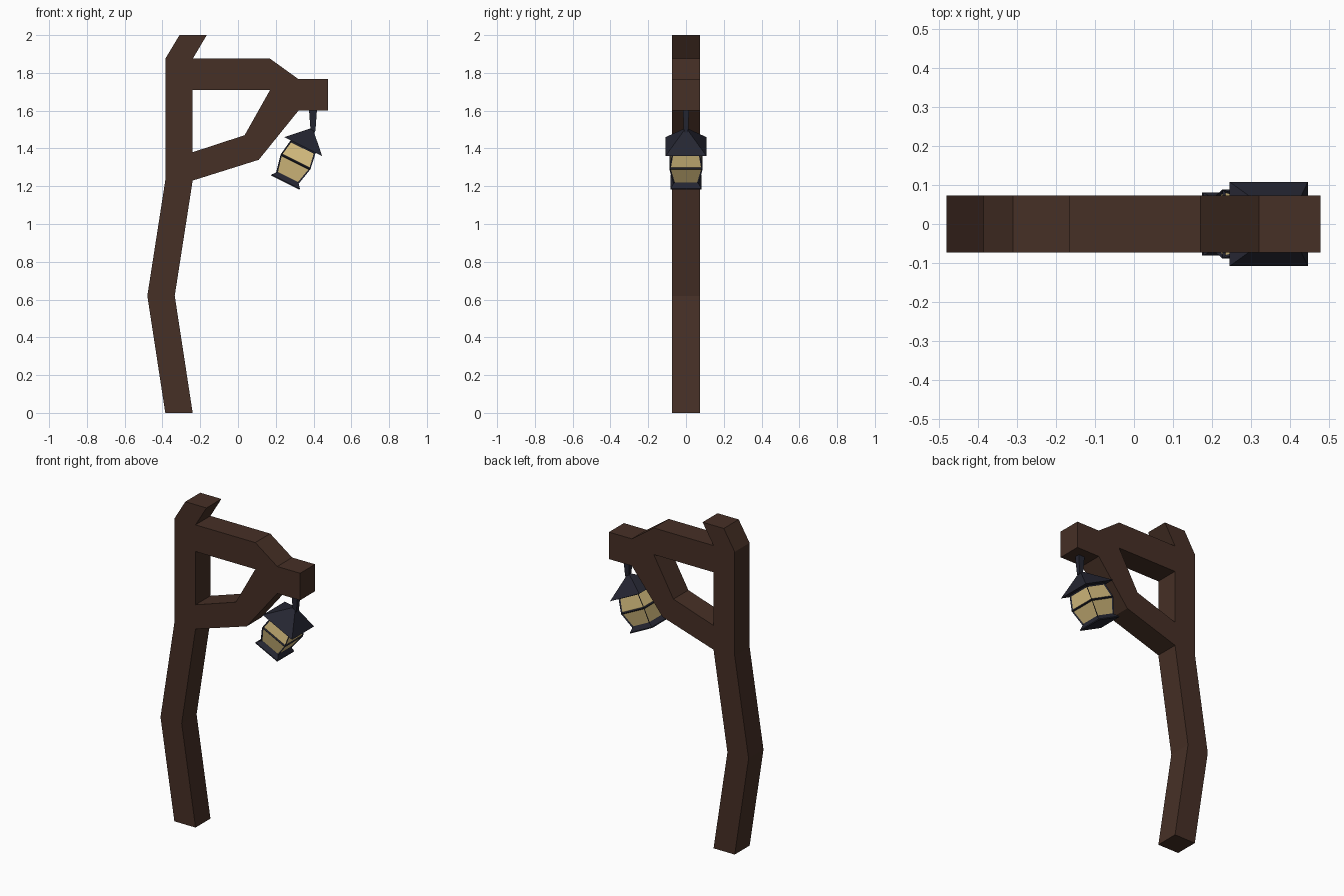
import bpy, bmesh, math
from mathutils import Matrix

if "Cube" in bpy.data.objects:
    bpy.data.objects.remove(bpy.data.objects["Cube"])


def material(name, rgb):
    m = bpy.data.materials.new(name)
    m.use_nodes = True
    m.diffuse_color = (*rgb, 1)
    m.node_tree.nodes["Principled BSDF"].inputs["Base Color"].default_value = (*rgb, 1)
    return m


wood = material("dark wood", (0.061, 0.029, 0.019))
iron = material("blue black iron", (0.0185, 0.0194, 0.032))
glow = material("warm glass", (0.70, 0.53, 0.22))


def finish(name, bm, mats, matrix=Matrix()):
    bmesh.ops.recalc_face_normals(bm, faces=bm.faces)
    mesh = bpy.data.meshes.new(name)
    bm.to_mesh(mesh)
    bm.free()
    for m in mats:
        mesh.materials.append(m)
    ob = bpy.data.objects.new(name, mesh)
    ob.matrix_world = matrix
    bpy.context.collection.objects.link(ob)
    return ob


def square_loft(rings):
    """Stack square rings given as (z, half x, half y); returns mesh and side faces."""
    bm = bmesh.new()
    loops = [[bm.verts.new((sx * hx, sy * hy, z))
              for sx, sy in ((-1, -1), (1, -1), (1, 1), (-1, 1))]
             for z, hx, hy in rings]
    sides = [bm.faces.new((a[i], a[(i + 1) % 4], b[(i + 1) % 4], b[i]))
             for a, b in zip(loops, loops[1:]) for i in range(4)]
    bm.faces.new(loops[0])
    bm.faces.new(loops[-1])
    bmesh.ops.recalc_face_normals(bm, faces=bm.faces)
    return bm, sides


# Crooked post with arm and brace: flat profile cells, extruded in depth
L, R = -0.385, -0.24
points = {
    "foot_l": (L, 0), "foot_r": (R, 0), "knee_l": (-0.48, 0.62), "knee_r": (-0.335, 0.62),
    "waist_l": (L, 1.23), "waist_r": (R, 1.23), "brace_top": (R, 1.38),
    "arm_low": (R, 1.71), "arm_high": (R, 1.875), "neck_l": (L, 1.875),
    "tip_l": (-0.31, 2), "tip_r": (-0.165, 2),
    "bend_low": (0.17, 1.71), "bend_high": (0.17, 1.875),
    "drop_low": (0.32, 1.6), "drop_high": (0.32, 1.767),
    "end_low": (0.477, 1.6), "end_high": (0.477, 1.767),
    "elbow_out": (0.11, 1.34), "elbow_in": (0.035, 1.47),
}
cells = (
    "foot_l foot_r knee_r knee_l",
    "knee_l knee_r waist_r waist_l",
    "waist_l waist_r brace_top arm_low arm_high neck_l",
    "neck_l arm_high tip_r tip_l",
    "arm_low bend_low bend_high arm_high",
    "bend_low drop_low drop_high bend_high",
    "drop_low end_low end_high drop_high",
    "waist_r elbow_out elbow_in brace_top",
    "elbow_out drop_low bend_low elbow_in",
)
DEPTH = 0.073
bm = bmesh.new()
verts = {k: bm.verts.new((x, -DEPTH, z)) for k, (x, z) in points.items()}
flat = [bm.faces.new([verts[k] for k in c.split()]) for c in cells]
moved = bmesh.ops.extrude_face_region(bm, geom=flat, use_keep_orig=True)["geom"]
bmesh.ops.translate(bm, vec=(0, 2 * DEPTH, 0),
                    verts=[v for v in moved if isinstance(v, bmesh.types.BMVert)])
finish("post_with_arm", bm, [wood])

# Hook under the arm end
bm, _ = square_loft([(-0.115, 0.011, 0.011), (-0.08, 0.015, 0.013), (0.005, 0.021, 0.016)])
finish("lantern_hook", bm, [iron], Matrix.Translation((0.397, 0, 1.6)))

# Tilted lantern, measured from the centre of its roof base
tilt = Matrix.Translation((0.345, 0, 1.41)) @ Matrix.Rotation(math.radians(26.5), 4, "Y")

bm, _ = square_loft([(0, 0.112, 0.108), (0.105, 0.006, 0.006)])
finish("lantern_roof", bm, [iron], tilt)

# Body bulges at the middle; each side face is framed around a recessed pane
bm, sides = square_loft([(-0.19, 0.066, 0.066), (-0.09, 0.088, 0.088), (0, 0.074, 0.074)])
bmesh.ops.inset_individual(bm, faces=sides, thickness=0.011, depth=-0.005)
for f in sides:
    f.material_index = 1
finish("lantern_body", bm, [iron, glow], tilt)

bm, _ = square_loft([(-0.213, 0.084, 0.081), (-0.207, 0.084, 0.081), (-0.184, 0.064, 0.064)])
finish("lantern_base", bm, [iron], tilt)
